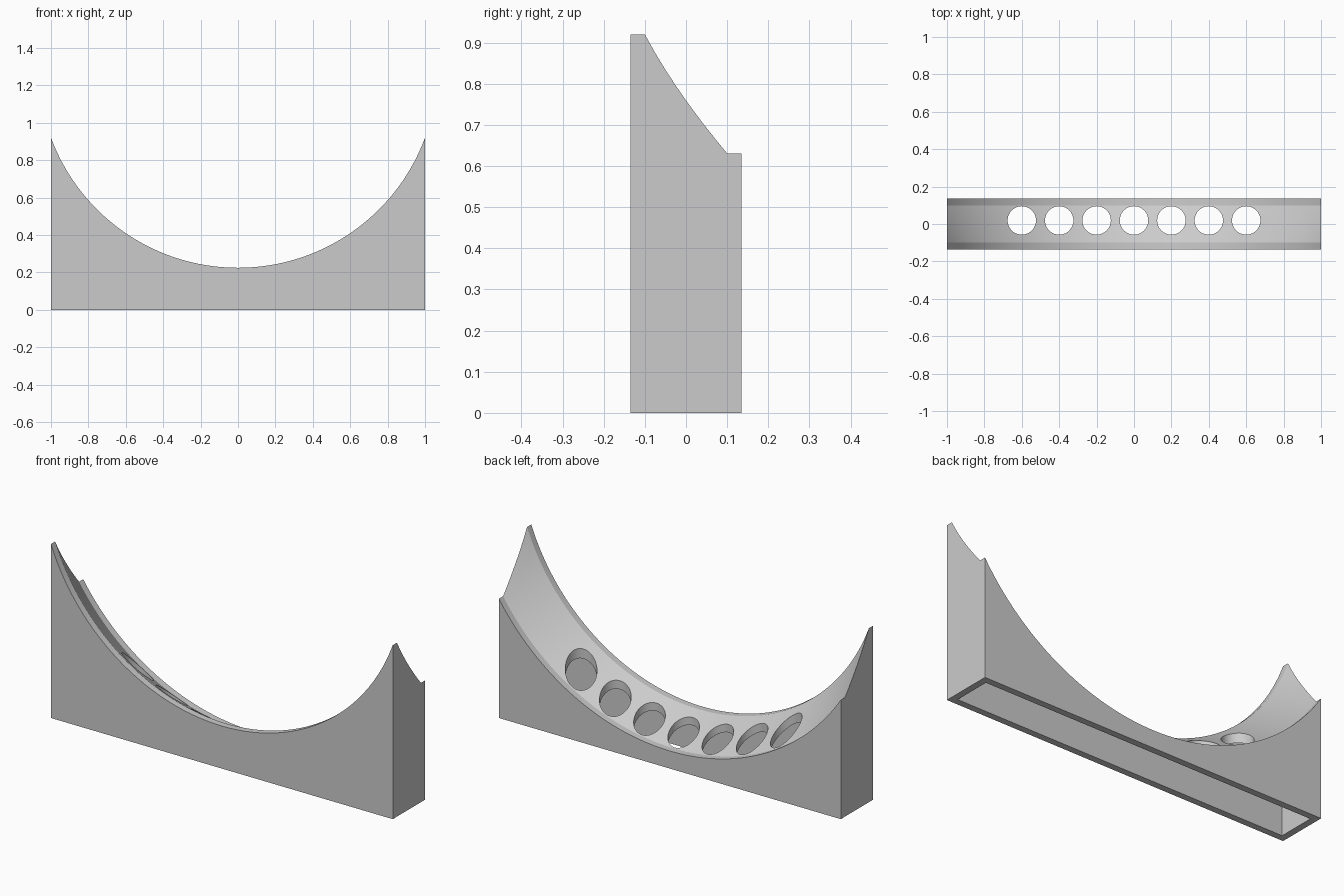
import bpy, bmesh, math

if "Cube" in bpy.data.objects:
    bpy.data.objects.remove(bpy.data.objects["Cube"])

CENTRE_Z = 1.292             # axis height of the conical scoop
R_FRONT, R_BACK = 1.067, 1.199
HALF_X, HALF_Y, WALL = 1.0, 0.135, 0.035
SHELL = 0.042                # radial thickness of the scooped top
SEGMENTS = 72

grey = bpy.data.materials.new("light_grey")
grey.diffuse_color = (0.6, 0.6, 0.6, 1)
grey.use_nodes = True
grey.node_tree.nodes["Principled BSDF"].inputs["Base Color"].default_value = grey.diffuse_color


def radius(y):
    """Scoop radius: constant over the rims, tapering between them."""
    inner = HALF_Y - WALL
    t = min(1, max(0, (y + inner) / (2 * inner)))
    return R_FRONT + (R_BACK - R_FRONT) * t


def scooped_block(name, half_x, rows, extra, bottom):
    """Box whose top is a round scoop, with one arc per y in rows."""
    bm = bmesh.new()
    arcs, feet = [], []
    for y in rows:
        r = radius(y) + extra
        xs = [half_x * (2 * i / SEGMENTS - 1) for i in range(SEGMENTS + 1)]
        arcs.append([bm.verts.new((x, y, CENTRE_Z - math.sqrt(r * r - x * x))) for x in xs])
    for y in (rows[0], rows[-1]):
        feet.append([bm.verts.new((x, y, bottom)) for x in (-half_x, half_x)])
    for a, b in zip(arcs, arcs[1:]):
        for i in range(SEGMENTS):
            bm.faces.new((a[i], a[i + 1], b[i + 1], b[i]))
    for arc, foot in ((arcs[0], feet[0]), (arcs[-1], feet[1])):
        bm.faces.new([foot[0], foot[1]] + arc[::-1])
    for side in (0, -1):
        bm.faces.new([feet[0][side]] + [a[side] for a in arcs] + [feet[1][side]])
    bm.faces.new((feet[0][0], feet[0][1], feet[1][1], feet[1][0]))
    bmesh.ops.recalc_face_normals(bm, faces=bm.faces)
    mesh = bpy.data.meshes.new(name)
    bm.to_mesh(mesh)
    bm.free()
    obj = bpy.data.objects.new(name, mesh)
    bpy.context.collection.objects.link(obj)
    mesh.materials.append(grey)
    return obj


def cut(target, cutter):
    """Subtract cutter from target, then discard the cutter."""
    cutter.hide_render = True
    bpy.context.view_layer.objects.active = target
    mod = target.modifiers.new("cut", 'BOOLEAN')
    mod.operation, mod.solver, mod.object = 'DIFFERENCE', 'EXACT', cutter
    bpy.ops.object.modifier_apply(modifier=mod.name)
    bpy.data.objects.remove(cutter)


# Outer body with flat-section rims at front and back
inner_y = HALF_Y - WALL
slope = [inner_y * (i / 4 - 1) for i in range(9)]
body = scooped_block("scooped_tray", HALF_X, [-HALF_Y] + slope + [HALF_Y], 0, 0)

# Hollow underside, open at the bottom
cut(body, scooped_block("cavity", HALF_X - WALL, slope, SHELL, -0.1))

# Row of seven vertical round holes
for i in range(-3, 4):
    bpy.ops.mesh.primitive_cylinder_add(vertices=48, radius=0.076, depth=2,
                                        location=(0.2 * i, 0.019, 0.5))
    hole = bpy.context.object
    hole.data.materials.append(grey)
    cut(body, hole)

# Smooth the curves, keep the edges crisp
bpy.ops.object.select_all(action='DESELECT')
body.select_set(True)
bpy.context.view_layer.objects.active = body
bpy.ops.object.shade_smooth_by_angle(angle=math.radians(25))
